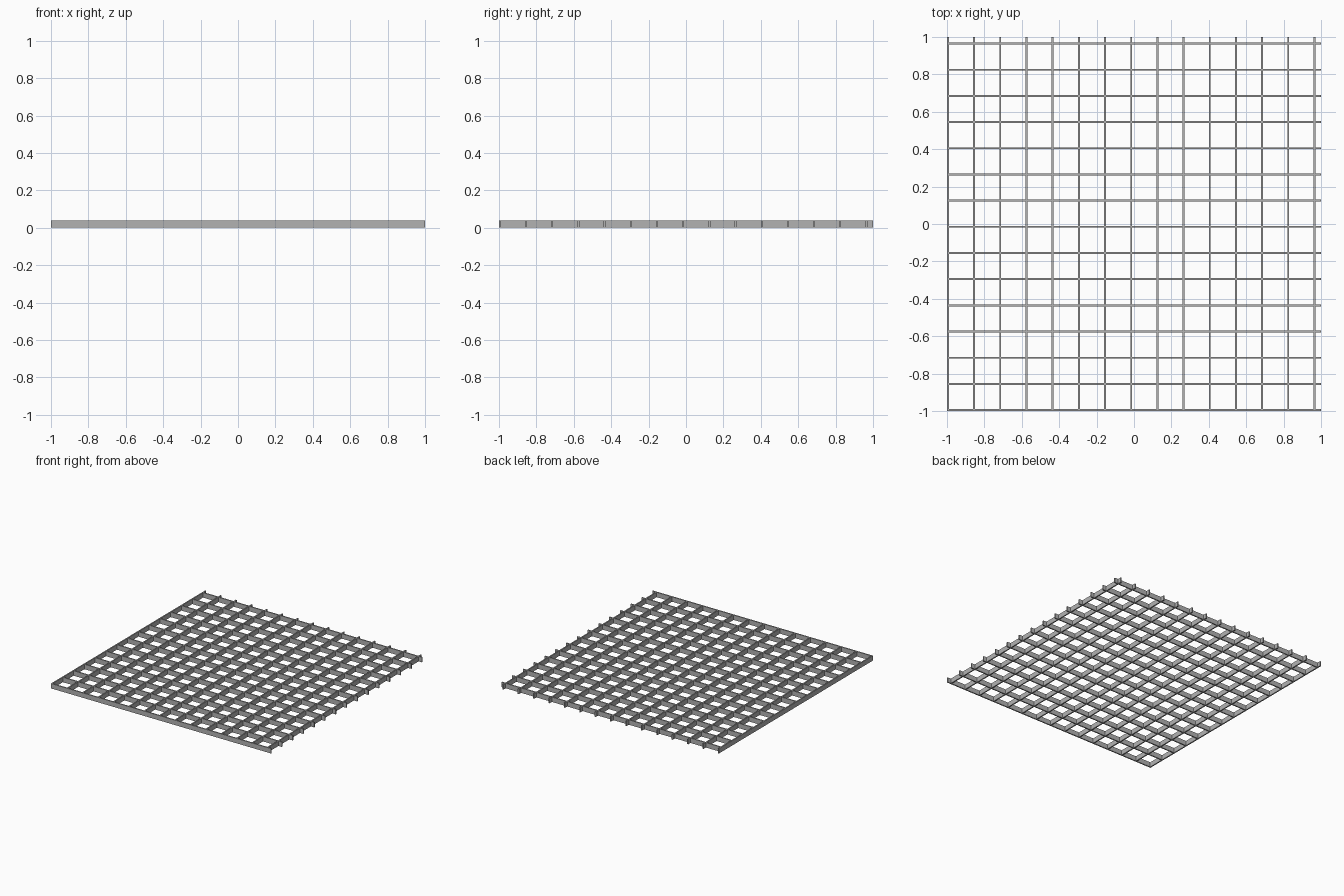
import bpy

SIZE, HEIGHT = 2.0, 0.04
THICK, PITCH, COUNT = 0.01, 0.14, 15

if "Cube" in bpy.data.objects:
    bpy.data.objects.remove(bpy.data.objects["Cube"], do_unlink=True)

# Plain grey steel
steel = bpy.data.materials.new("grey_steel")
steel.use_nodes = True
grey = (0.45, 0.45, 0.45, 1)
steel.diffuse_color = grey
steel.node_tree.nodes["Principled BSDF"].inputs["Base Color"].default_value = grey


def bar_row(name, axis):
    """A row of flat bars repeated along axis (0 = x, 1 = y) from the low edge."""
    size = [SIZE, SIZE, HEIGHT]
    size[axis] = THICK
    centre = [0, 0, HEIGHT / 2]
    centre[axis] = (THICK - SIZE) / 2
    bpy.ops.mesh.primitive_cube_add(size=1, location=centre)
    bar = bpy.context.object
    bar.name = name
    bar.scale = size
    bpy.ops.object.transform_apply(location=False, rotation=False, scale=True)
    bar.data.materials.append(steel)
    array = bar.modifiers.new("repeat", 'ARRAY')
    array.count = COUNT
    array.use_relative_offset = False
    array.use_constant_offset = True
    step = [0, 0, 0]
    step[axis] = PITCH
    array.constant_offset_displace = step


# Crossed bars of the grating
bar_row("lengthwise_bars", 0)
bar_row("cross_bars", 1)
